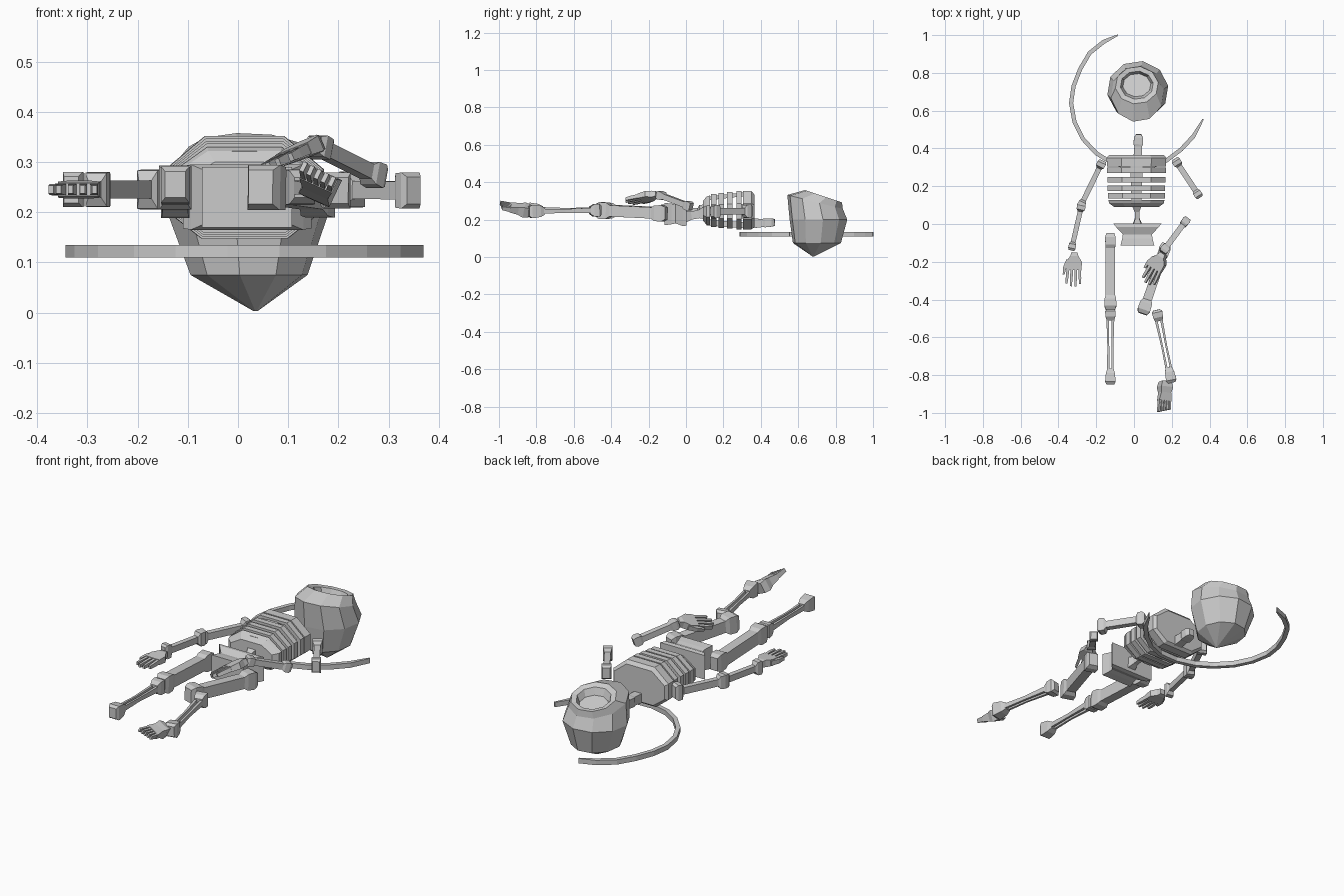
import bpy, bmesh, math
from mathutils import Vector, Matrix


def make(name, rings, close=True):
    """Skin a list of equal-length point rings into one flat-shaded mesh."""
    bm = bmesh.new()
    vs = [[bm.verts.new(p) for p in r] for r in rings]
    n = len(rings[0])
    for a, b in zip(vs, vs[1:]):
        for i in range(n):
            j = (i + 1) % n
            bm.faces.new((a[i], a[j], b[j], b[i]))
    if close:
        bm.faces.new(vs[0])
        bm.faces.new(vs[-1])
    bmesh.ops.recalc_face_normals(bm, faces=bm.faces)
    me = bpy.data.meshes.new(name)
    bm.to_mesh(me)
    bm.free()
    ob = bpy.data.objects.new(name, me)
    bpy.context.collection.objects.link(ob)
    return ob


def frame(p0, p1, up=(0, 0, 1)):
    d = (Vector(p1) - Vector(p0)).normalized()
    s = d.cross(Vector(up)).normalized()
    u = s.cross(d)
    m = Matrix((s, u, d)).transposed().to_4x4()
    m.translation = Vector(p0)
    return m, (Vector(p1) - Vector(p0)).length


def loft(name, m, sections):
    """Sections: (distance, half width, half height, side offset, up offset)."""
    rings = []
    for sec in sections:
        t, w, h, ox, oy = (tuple(sec) + (0, 0))[:5]
        rings.append([m @ Vector((ox + a * w, oy + b * h, t))
                      for a, b in ((-1, -1), (1, -1), (1, 1), (-1, 1))])
    return make(name, rings)


def bone(name, p0, p1, k0, k1, shaft, up=(0, 0, 1), k=0.035):
    """Long bone with a blocky knob at each end."""
    m, L = frame(p0, p1, up)
    w0, h0 = k0
    w1, h1 = k1
    return loft(name, m, [(0, w0 * .75, h0 * .75), (k * .35, w0, h0), (k, w0 * .95, h0 * .95),
                          (k * 1.3, *shaft), (L - k * 1.3, *shaft),
                          (L - k, w1 * .95, h1 * .95), (L - k * .35, w1, h1), (L, w1 * .75, h1 * .75)])


def shin(name, p0, p1):
    """Two slim parallel bones between knee and ankle blocks."""
    m, L = frame(p0, p1)
    loft(name + "_knee", m, [(0, .018, .024), (.012, .028, .035), (.04, .026, .033), (.06, .02, .02)])
    loft(name + "_ankle", m, [(L - .085, .016, .017), (L - .06, .024, .03), (L - .015, .028, .036), (L, .02, .026)])
    for i, s in enumerate((-1, 1)):
        loft(f"{name}_bone_{i}", m, [(.05, .007, .014, s * .014), (L / 2, .005, .010, s * .011),
                                     (L - .07, .006, .013, s * .012)])


def hand(name, p0, p1, up, thumb):
    m, L = frame(p0, p1, up)
    loft(name + "_palm", m, [(0, .016, .014), (.02, .022, .018), (.05, .042, .016), (L * .52, .04, .013)])
    for i in range(4):
        x = -.031 + i * .0207
        tip = L * (.92 if i in (0, 3) else 1)
        loft(f"{name}_finger_{i}", m, [(L * .5, .0075, .011, x), (L * .75, .007, .010, x * 1.1),
                                       (tip, .005, .008, x * 1.15)])
    loft(name + "_thumb", m, [(.04, .012, .012, thumb * .03), (.08, .009, .011, thumb * .048),
                              (.12, .005, .008, thumb * .053)])


# Hooded head: tilted ten-sided rings ending in a recessed face opening
rings = []
for z, cx, cy, rx, ry, tilt in ((.003, .035, .68, .004, .004, 0), (.075, .022, .70, .118, .13, 0),
                                (.20, .02, .708, .163, .156, 0), (.295, .018, .69, .142, .15, -.25),
                                (.325, .015, .735, .115, .1, -.33), (.318, .015, .735, .088, .075, -.33),
                                (.285, .015, .735, .075, .062, -.33)):
    r = []
    for i in range(10):
        a = 2 * math.pi * (i + .25) / 10
        dy = ry * math.sin(a)
        r.append((cx + rx * math.cos(a), cy + dy, z + tilt * dy))
    rings.append(r)
make("head", rings)

# Ribcage: octagonal bands, the first and last solid
OCT = ((-.55, -1), (.55, -1), (1, -.45), (1, .35), (.5, 1), (-.5, 1), (-1, .35), (-1, -.45))


def oct_ring(y, w, zlo, zhi, f=1.0):
    zc, h = (zlo + zhi) / 2, (zhi - zlo) / 2
    return [(.013 + a * w * f, y, zc + b * h * f) for a, b in OCT]


make("chest_top", [oct_ring(.365, .145, .16, .335), oct_ring(.35, .158, .148, .352),
                   oct_ring(.305, .156, .148, .352)])
for i, y in enumerate((.285, .235, .19, .15)):
    w, lo, hi = .156 - .002 * i, .148 + .004 * i, .352 - .005 * i
    o0, o1 = oct_ring(y + .013, w, lo, hi), oct_ring(y - .016, w, lo, hi)
    i1, i0 = oct_ring(y - .016, w, lo, hi, .86), oct_ring(y + .013, w, lo, hi, .86)
    make(f"rib_{i}", [o0, o1, i1, i0, o0], close=False)
make("rib_bottom", [oct_ring(.127, .148, .168, .33), oct_ring(.11, .145, .172, .322),
                    oct_ring(.09, .118, .195, .30)])
m, L = frame((.013, .33, .338), (.013, .11, .312))
loft("sternum", m, [(0, .035, .01), (L, .025, .01)])
m, L = frame((.013, .33, .168), (.013, .11, .185))
loft("back_spine", m, [(0, .026, .016), (L, .022, .016)])

# Neck and lower spine
m, L = frame((.02, .36, .18), (.025, .475, .185))
loft("neck", m, [(0, .022, .025), (L * .45, .02, .022), (L * .55, .026, .024), (L * .85, .024, .022), (L, .014, .018)])
m, L = frame((.015, .1, .235), (.018, -.01, .215))
loft("lower_spine", m, [(0, .024, .034), (L * .3, .012, .022), (L * .65, .012, .022), (L, .026, .032)])

# Pelvis: waisted block
m, L = frame((.018, .003, .23), (.018, -.115, .23))
loft("pelvis", m, [(0, .128, .062), (.02, .112, .065), (.058, .077, .05), (.08, .08, .055), (L, .09, .06)])

# Curved ribbon behind the shoulders
path = [(-.085, 1.0), (-.16, .965), (-.235, .905), (-.285, .82), (-.32, .73), (-.333, .64), (-.315, .54),
        (-.27, .45), (-.2, .375), (-.12, .325), (-.02, .297), (.08, .3), (.17, .335), (.25, .395),
        (.315, .465), (.366, .555)]
rings = []
for i, p in enumerate(path):
    a, b = path[max(i - 1, 0)], path[min(i + 1, len(path) - 1)]
    t = Vector((b[0] - a[0], b[1] - a[1])).normalized()
    w = .004 if i in (0, len(path) - 1) else .011
    rings.append([(p[0] - s * t.y * w, p[1] + s * t.x * w, z)
                  for s, z in ((-1, .11), (1, .11), (1, .135), (-1, .135))])
make("curved_ribbon", rings)

# Arms
bone("left_upper_arm", (-.165, .335, .245), (-.287, .085, .245), (.024, .04), (.021, .034), (.014, .018))
bone("left_forearm", (-.275, .11, .245), (-.332, -.14, .245), (.023, .035), (.02, .035), (.013, .016))
hand("left_hand", (-.315, -.15, .245), (-.322, -.33, .245), (0, 0, 1), 1)
bone("right_upper_arm", (.215, .345, .245), (.35, .14, .243), (.024, .036), (.022, .036), (.015, .018))
bone("right_forearm", (.283, .028, .268), (.15, -.15, .335), (.021, .024), (.023, .022), (.015, .015))
hand("right_hand", (.155, -.155, .335), (.07, -.315, .295), (-.4, 0, 1), 1)

# Legs
bone("left_thigh", (-.125, -.05, .232), (-.125, -.455, .25), (.028, .045), (.032, .044), (.025, .032), k=.06)
shin("left_shin", (-.125, -.45, .25), (-.125, -.85, .255))
bone("right_thigh", (.172, -.105, .232), (.045, -.475, .25), (.03, .044), (.034, .045), (.024, .03), k=.06)
shin("right_shin", (.12, -.455, .25), (.2, -.84, .243))

# Single foot with five toes
m, L = frame((.165, -.835, .245), (.158, -.998, .278), (.45, 0, 1))
loft("foot", m, [(0, .026, .026), (.03, .034, .03), (.06, .028, .022), (L * .62, .036, .014)])
for i in range(5):
    x = -.028 + i * .014
    loft(f"toe_{i}", m, [(L * .58, .0055, .013, x), (L * (.88 + .03 * i), .0045, .010, x * 1.1)])
